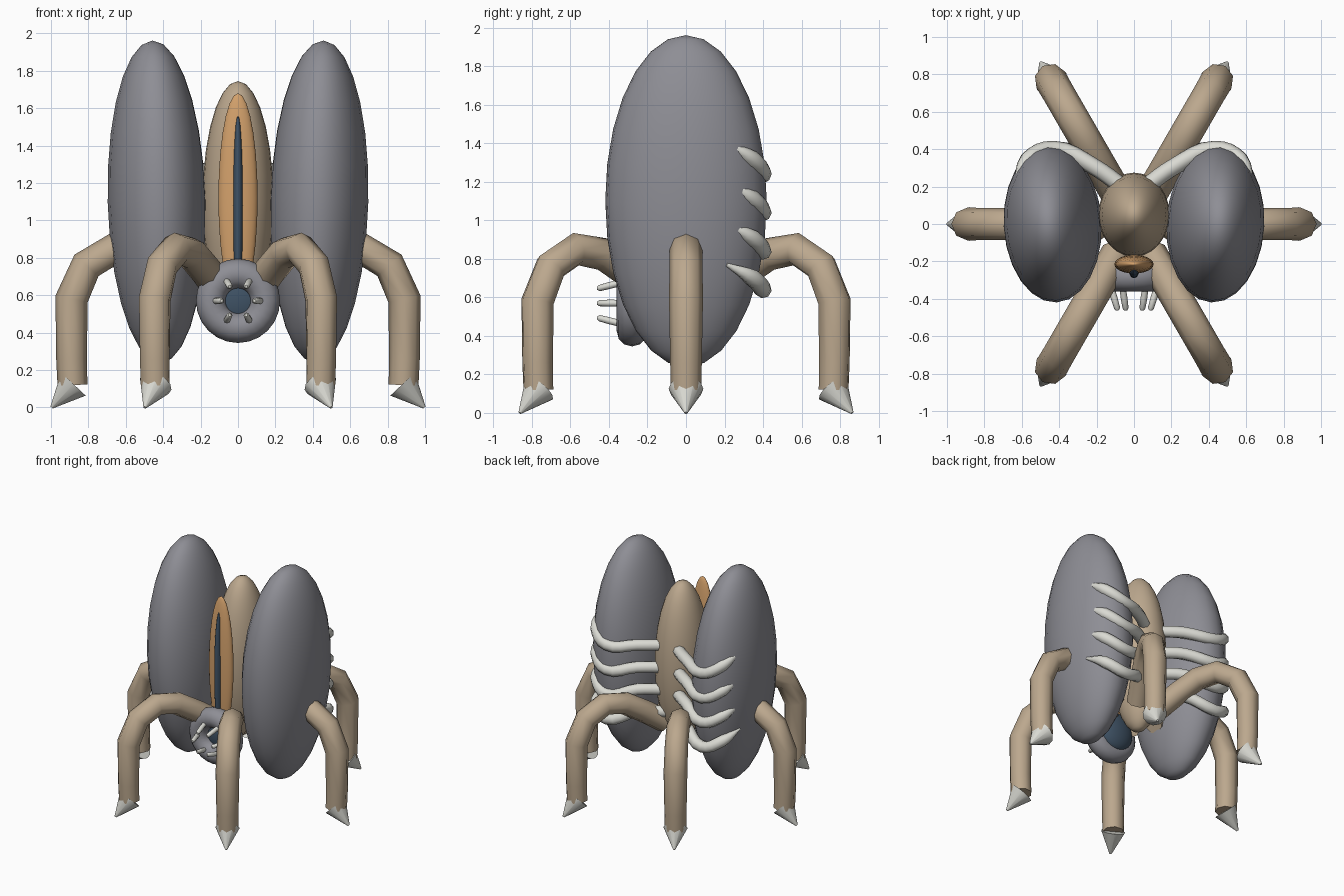
import bpy
from math import cos, sin, pi, radians
from mathutils import Vector

cube = bpy.data.objects.get("Cube")
if cube:
    bpy.data.objects.remove(cube, do_unlink=True)


def material(name, rgb):
    m = bpy.data.materials.new(name)
    m.use_nodes = True
    m.diffuse_color = (*rgb, 1)
    m.node_tree.nodes["Principled BSDF"].inputs["Base Color"].default_value = (*rgb, 1)
    return m


GREY = material("slate grey", (0.27, 0.27, 0.30))
TAN = material("tan hide", (0.50, 0.39, 0.27))
ORANGE = material("orange rim", (0.66, 0.36, 0.15))
BLUE = material("dark blue", (0.05, 0.085, 0.13))
BONE = material("bone white", (0.70, 0.70, 0.65))


def finish(name, mat, angle=50):
    ob = bpy.context.object
    ob.name = name
    ob.data.materials.clear()
    ob.data.materials.append(mat)
    bpy.ops.object.shade_smooth_by_angle(angle=radians(angle))
    return ob


def ellipsoid(name, mat, loc, size, rot=(0, 0, 0)):
    bpy.ops.mesh.primitive_uv_sphere_add(segments=24, ring_count=14, location=loc, rotation=rot)
    bpy.context.object.scale = size
    return finish(name, mat)


def tube(name, mat, points, radii, smooth=False):
    """Round tube along points, with a radius at each point."""
    curve = bpy.data.curves.new(name, "CURVE")
    curve.dimensions = "3D"
    curve.bevel_depth = 1
    curve.bevel_resolution = 2
    curve.use_fill_caps = True
    curve.resolution_u = 4
    spline = curve.splines.new("BEZIER" if smooth else "POLY")
    knots = spline.bezier_points if smooth else spline.points
    knots.add(len(points) - 1)
    for k, p, r in zip(knots, points, radii):
        k.radius = r
        if smooth:
            k.co = p
            k.handle_left_type = k.handle_right_type = "AUTO"
        else:
            k.co = (*p, 1)
    ob = bpy.data.objects.new(name, curve)
    bpy.context.collection.objects.link(ob)
    bpy.ops.object.select_all(action="DESELECT")
    ob.select_set(True)
    bpy.context.view_layer.objects.active = ob
    bpy.ops.object.convert(target="MESH")
    return finish(name, mat)


# Central body with the slit on its front
ellipsoid("body", TAN, (0, 0.05, 1.1), (0.19, 0.225, 0.645))
ellipsoid("slit_rim", ORANGE, (0, -0.215, 1.12), (0.105, 0.05, 0.56))
ellipsoid("slit", BLUE, (0, -0.245, 1.08), (0.028, 0.045, 0.48))

# Round mouth: ring, eye-like core and inward leaning teeth
MOUTH_Z = 0.57
bpy.ops.mesh.primitive_torus_add(major_segments=24, minor_segments=12, major_radius=0.145,
                                 minor_radius=0.08, location=(0, -0.28, MOUTH_Z),
                                 rotation=(pi / 2, 0, 0))
finish("mouth_ring", GREY)
ellipsoid("mouth_core", BLUE, (0, -0.22, MOUTH_Z), (0.155, 0.08, 0.155))
for i in range(6):
    a = i * pi / 3
    path = [(r * cos(a), y, MOUTH_Z + r * sin(a))
            for r, y in ((0.125, -0.33), (0.105, -0.40), (0.09, -0.45), (0.088, -0.462))]
    tube(f"tooth_{i + 1}", BONE, path, (0.017, 0.018, 0.016, 0.008))

# Two big side lobes, each with four curved ribs gripping its back
for side, s in (("left", 1), ("right", -1)):
    ellipsoid(f"{side}_lobe", GREY, (s * 0.435, 0, 1.1), (0.262, 0.42, 0.862),
              (0, s * radians(1.5), -s * radians(3)))
    for i in range(4):
        inner, mid, tip = 1.26 - 0.18 * i, 1.24 - 0.2 * i, 1.4 - 0.21 * i
        path = [(s * 0.05, 0.19, inner), (s * 0.22, 0.31, inner), (s * 0.43, 0.40, mid),
                (s * 0.57, 0.34, (mid + tip) / 2), (s * 0.63, 0.21, tip)]
        tube(f"{side}_rib_{i + 1}", BONE, path, (0.045, 0.045, 0.045, 0.045, 0.01), True)

# Six arched legs with outward pointing claws
LEG = ((0.18, 0.62), (0.34, 0.73), (0.50, 0.825), (0.66, 0.85), (0.81, 0.76),
       (0.89, 0.58), (0.89, 0.26), (0.885, 0.12))
for i in range(6):
    a = i * pi / 3
    out = Vector((cos(a), sin(a), 0))
    tube(f"leg_{i + 1}", TAN, [out * r + Vector((0, 0, z)) for r, z in LEG],
         [0.086] * 5 + [0.088, 0.082, 0.08])
    base, tip = out * 0.88 + Vector((0, 0, 0.125)), out * 0.997
    bpy.ops.mesh.primitive_cone_add(vertices=12, radius1=0.09, radius2=0.008,
                                    depth=(tip - base).length, location=(base + tip) / 2)
    bpy.context.object.rotation_euler = (tip - base).to_track_quat("Z", "Y").to_euler()
    finish(f"claw_{i + 1}", BONE)
